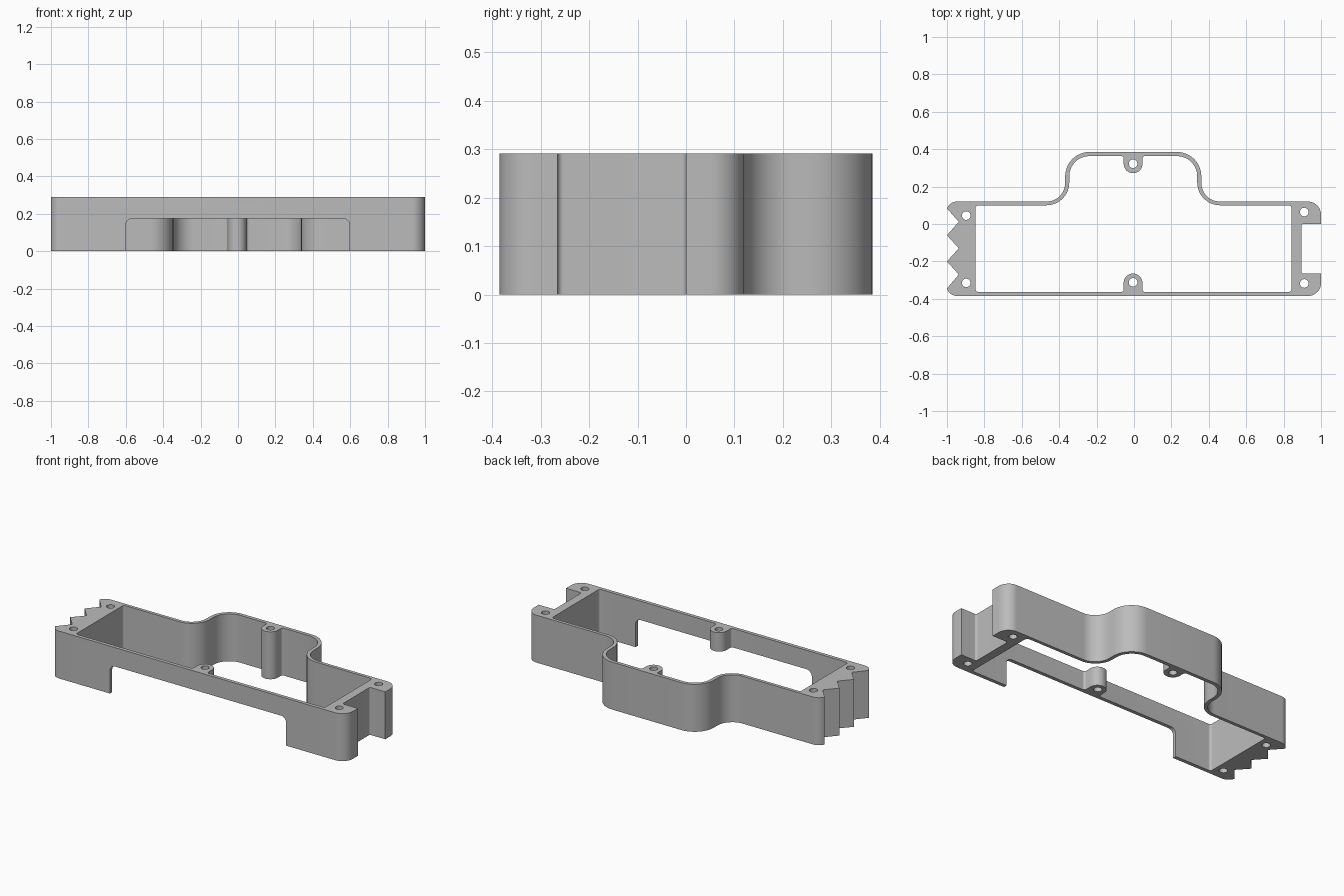
import bpy, bmesh, math
from mathutils import Vector

HEIGHT = 0.291
BOSS_X = -0.005

old = bpy.data.objects.get("Cube")
if old:
    bpy.data.objects.remove(old, do_unlink=True)


def rounded(corners, steps=12):
    """Turn (x, y, radius) corners into a filleted closed outline."""
    out = []
    for i, (x, y, r) in enumerate(corners):
        p = Vector((x, y))
        if r == 0:
            out.append(p)
            continue
        a = (Vector(corners[i - 1][:2]) - p).normalized()
        b = (Vector(corners[(i + 1) % len(corners)][:2]) - p).normalized()
        half = a.angle(b) / 2
        centre = p + (a + b).normalized() * r / math.sin(half)
        start = p + a * r / math.tan(half) - centre
        end = p + b * r / math.tan(half) - centre
        sweep = math.pi - 2 * half
        for k in range(steps + 1):
            t = sweep * k / steps
            out.append(centre + (start * math.sin(sweep - t) + end * math.sin(t)) / math.sin(sweep))
    return out


def add_prism(bm, outline, low, high, place):
    """Extrude a closed outline from low to high; place maps (u, v, depth) to 3D."""
    rings = [[bm.verts.new(place(p.x, p.y, d)) for p in outline] for d in (low, high)]
    bm.faces.new(rings[0])
    bm.faces.new(rings[1])
    for i in range(len(outline)):
        bm.faces.new((rings[0][i - 1], rings[0][i], rings[1][i], rings[1][i - 1]))


def upright(u, v, d):
    return (u, v, d)


def frontal(u, v, d):
    return (u, d, v)


def finish(name, bm):
    bmesh.ops.remove_doubles(bm, verts=bm.verts, dist=0.00001)
    bmesh.ops.recalc_face_normals(bm, faces=bm.faces)
    mesh = bpy.data.meshes.new(name)
    bm.to_mesh(mesh)
    bm.free()
    obj = bpy.data.objects.new(name, mesh)
    bpy.context.collection.objects.link(obj)
    return obj


def cut(target, cutter):
    cutter.hide_render = True
    mod = target.modifiers.new("cut", 'BOOLEAN')
    mod.operation = 'DIFFERENCE'
    mod.solver = 'EXACT'
    mod.object = cutter
    bpy.context.view_layer.objects.active = target
    bpy.ops.object.modifier_apply(modifier=mod.name)
    bpy.data.objects.remove(cutter, do_unlink=True)


# Outer body: toothed right end, notched left end, bulge at the back
teeth = [(-1, 0.083, 0), (-0.937, 0.012, 0), (-1, -0.06, 0), (-0.937, -0.13, 0),
         (-1, -0.2, 0), (-0.937, -0.27, 0), (-1, -0.345, 0)]
outer = teeth + [
    (-0.985, -0.385, 0.058), (1, -0.385, 0.07),
    (1, -0.265, 0), (0.895, -0.265, 0.012), (0.895, 0, 0.012), (1, 0, 0),
    (1, 0.12, 0.07), (0.36, 0.12, 0.1), (0.36, 0.385, 0.13),
    (-0.368, 0.385, 0.13), (-0.368, 0.12, 0.1), (-0.985, 0.12, 0.058)]
bm = bmesh.new()
add_prism(bm, rounded(outer), 0, HEIGHT, upright)
frame = finish("housing_frame", bm)


# Cavity outline, with a screw boss standing in from the front and back walls
def boss(wall, tip, side):
    a, b = BOSS_X - side * 0.05, BOSS_X + side * 0.05
    return [(a, wall, 0.014), (a, tip, 0.049), (b, tip, 0.049), (b, wall, 0.014)]


inner = [(-0.847, 0.1, 0.015), (-0.847, -0.363, 0.015)] + boss(-0.363, -0.265, 1) + [
    (0.842, -0.363, 0.015), (0.842, 0.1, 0.015),
    (0.338, 0.1, 0.122), (0.338, 0.363, 0.108)] + boss(0.363, 0.272, -1) + [
    (-0.346, 0.363, 0.108), (-0.346, 0.1, 0.122)]
bm = bmesh.new()
add_prism(bm, rounded(inner), -0.1, HEIGHT + 0.1, upright)

# Screw holes right through the ends and bosses
holes = [(-0.897, 0.045), (-0.897, -0.315), (0.91, 0.064), (0.91, -0.318),
         (BOSS_X, 0.322), (BOSS_X, -0.312)]
for x, y in holes:
    ring = [Vector((x + 0.023 * math.cos(k * math.tau / 32), y + 0.023 * math.sin(k * math.tau / 32)))
            for k in range(32)]
    add_prism(bm, ring, -0.1, HEIGHT + 0.1, upright)
cut(frame, finish("cavity_cutter", bm))

# Low opening in the front wall, which also shortens the front boss
opening = [(-0.6, -0.1, 0), (0.597, -0.1, 0), (0.597, 0.175, 0.035), (-0.6, 0.175, 0.035)]
bm = bmesh.new()
add_prism(bm, rounded(opening), -0.5, -0.2, frontal)
cut(frame, finish("opening_cutter", bm))

# Plain grey finish
grey = bpy.data.materials.new("grey_plastic")
grey.use_nodes = True
colour = (0.5, 0.5, 0.5, 1)
grey.diffuse_color = colour
grey.node_tree.nodes["Principled BSDF"].inputs["Base Color"].default_value = colour
frame.data.materials.clear()
frame.data.materials.append(grey)

bpy.ops.object.select_all(action='DESELECT')
frame.select_set(True)
bpy.context.view_layer.objects.active = frame
bpy.ops.object.shade_smooth_by_angle(angle=math.radians(30))
